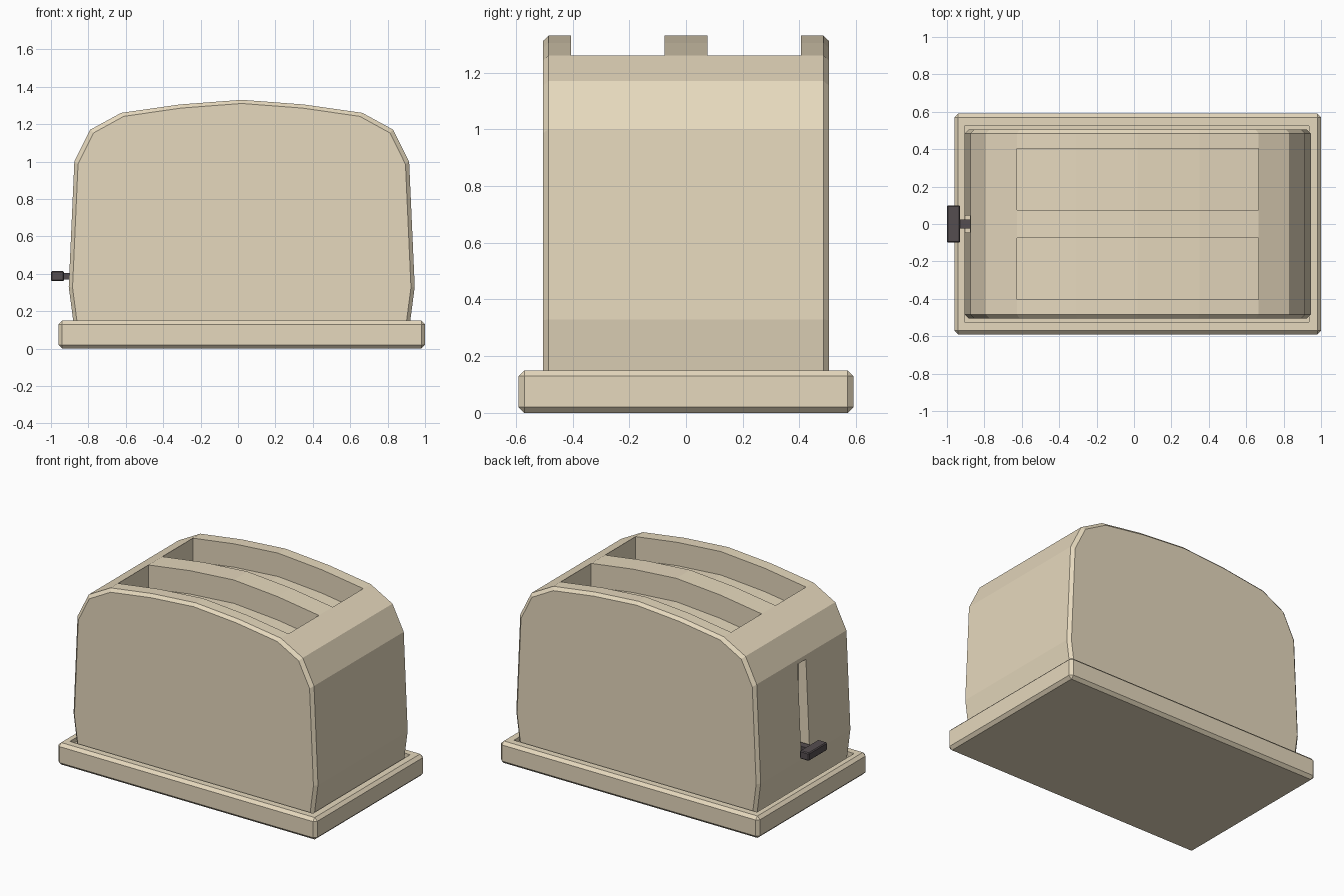
import bpy, bmesh

if "Cube" in bpy.data.objects:
    bpy.data.objects.remove(bpy.data.objects["Cube"])

CX = 0.02  # centre of the casing and base in x


def material(name, rgb):
    m = bpy.data.materials.new(name)
    m.diffuse_color = (*rgb, 1)
    m.use_nodes = True
    m.node_tree.nodes["Principled BSDF"].inputs["Base Color"].default_value = m.diffuse_color
    return m


CREAM = material("cream", (0.79, 0.69, 0.51))
DARK = material("dark_plastic", (0.09, 0.075, 0.08))


def make(name, bm, mat):
    bmesh.ops.recalc_face_normals(bm, faces=bm.faces)
    me = bpy.data.meshes.new(name)
    bm.to_mesh(me)
    bm.free()
    ob = bpy.data.objects.new(name, me)
    bpy.context.collection.objects.link(ob)
    me.materials.append(mat)
    return ob


def loft(name, sections, mat):
    """Bridge a row of (y, [(x, z), ...]) outlines and cap both ends."""
    bm = bmesh.new()
    rings = [[bm.verts.new((x, y, z)) for x, z in pts] for y, pts in sections]
    n = len(rings[0])
    for a, b in zip(rings, rings[1:]):
        for i in range(n):
            j = (i + 1) % n
            bm.faces.new((a[i], a[j], b[j], b[i]))
    bm.faces.new(rings[0])
    bm.faces.new(rings[-1])
    return make(name, bm, mat)


def box(name, lo, hi, mat, bevel=0):
    bm = bmesh.new()
    bmesh.ops.create_cube(bm, size=1)
    for v in bm.verts:
        v.co = [(l + h) / 2 + c * (h - l) for l, h, c in zip(lo, hi, v.co)]
    if bevel:
        bmesh.ops.bevel(bm, geom=bm.edges[:], offset=bevel, segments=1,
                        profile=0.5, affect='EDGES')
    return make(name, bm, mat)


def cut(ob, cutter):
    m = ob.modifiers.new("cut", 'BOOLEAN')
    m.operation, m.solver, m.object = 'DIFFERENCE', 'EXACT', cutter
    bpy.context.view_layer.objects.active = ob
    bpy.ops.object.modifier_apply(modifier=m.name)
    bpy.data.objects.remove(cutter)


# base tray with a shallow recess around the casing
base = box("base", (-0.96, -0.59, 0), (1.0, 0.59, 0.15), CREAM, 0.02)
cut(base, box("recess", (-0.905, -0.525, 0.12), (0.935, 0.525, 0.3), CREAM))

# casing: arched profile with chamfered front and back rims
half = [(0.896, 0.11), (0.925, 0.33), (0.895, 1.0), (0.81, 1.17),
        (0.645, 1.26), (0.33, 1.305)]
profile = ([(CX + x, z) for x, z in half] + [(CX, 1.33)]
           + [(CX - x, z) for x, z in reversed(half)])
rim = [(CX + (x - CX) * 0.978, 0.11 + (z - 0.11) * 0.984) for x, z in profile]
casing = loft("casing", [(-0.505, rim), (-0.485, profile),
                         (0.485, profile), (0.505, rim)], CREAM)

# two bread slots whose floors follow the arch
arch = profile[4:9]
slot = [(x, z - 0.16) for x, z in arch] + [(arch[-1][0], 1.5), (arch[0][0], 1.5)]
for s in (-1, 1):
    cut(casing, loft("slot", [(s * 0.075, slot), (s * 0.405, slot)], CREAM))

# lever track in the left end
cut(casing, box("track", (-1.1, -0.045, 0.34), (-0.82, 0.045, 0.97), CREAM))

# lever
box("lever_stem", (-0.94, -0.025, 0.37), (-0.81, 0.025, 0.405), DARK)
box("lever_handle", (-1.0, -0.10, 0.36), (-0.93, 0.10, 0.415), DARK, 0.006)
